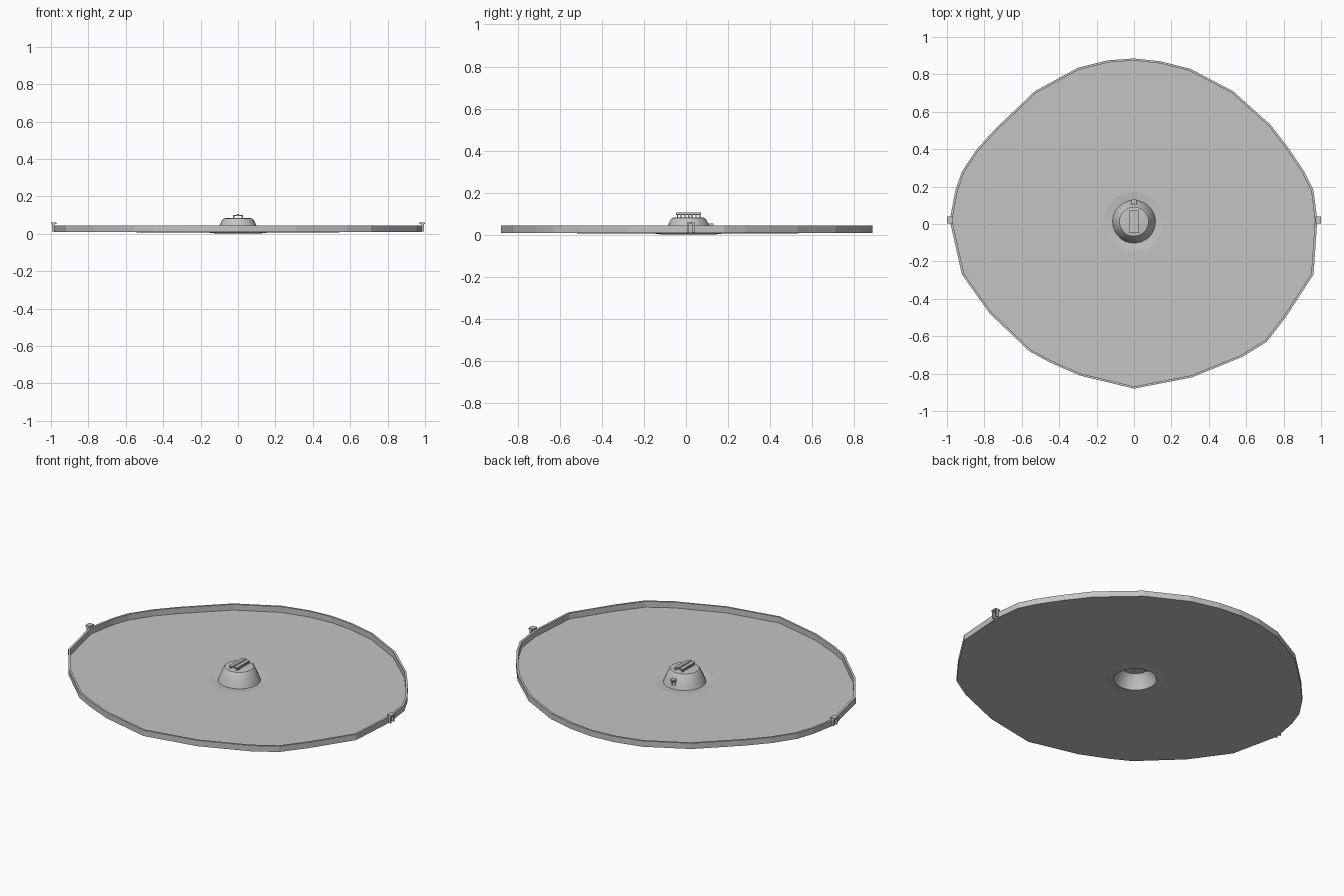
import bpy, bmesh
from math import cos, sin, atan2, pi
from mathutils import Vector

cube = bpy.data.objects.get("Cube")
if cube:
    bpy.data.objects.remove(cube)

grey = bpy.data.materials.new("light_grey")
grey.use_nodes = True
colour = (0.55, 0.55, 0.55, 1)
grey.diffuse_color = colour
grey.node_tree.nodes["Principled BSDF"].inputs["Base Color"].default_value = colour


def finish(name, bm, smooth=False):
    mesh = bpy.data.meshes.new(name)
    bm.to_mesh(mesh)
    bm.free()
    mesh.materials.append(grey)
    ob = bpy.data.objects.new(name, mesh)
    bpy.context.collection.objects.link(ob)
    if smooth:
        bpy.context.view_layer.objects.active = ob
        ob.select_set(True)
        bpy.ops.object.shade_smooth_by_angle(angle=0.6)
        ob.select_set(False)
    return ob


def loft(name, rings, cap=False, smooth=False):
    """Skin a list of equal-length point rings."""
    bm = bmesh.new()
    loops = [[bm.verts.new(p) for p in ring] for ring in rings]
    n = len(loops[0])
    for a, b in zip(loops, loops[1:]):
        for i in range(n):
            j = (i + 1) % n
            bm.faces.new((a[i], a[j], b[j], b[i]))
    if cap:
        bm.faces.new(loops[-1])
    return finish(name, bm, smooth)


def boxes(name, parts):
    """Join boxes given as (centre, size)."""
    bm = bmesh.new()
    for centre, size in parts:
        made = bmesh.ops.create_cube(bm, size=1)["verts"]
        for v in made:
            v.co = Vector(centre) + Vector(c * s for c, s in zip(v.co, size))
    return finish(name, bm)


# Hand-cut outline, counter-clockwise from the left side
outline = [(.98, .02), (.96, .18), (.91, .28), (.83, .40), (.73, .53), (.53, .71),
           (.30, .83), (.14, .87), (0, .885), (-.14, .875), (-.30, .835), (-.53, .71),
           (-.74, .51), (-.84, .40), (-.92, .28), (-.955, .18), (-.985, .02),
           (-.92, -.27), (-.77, -.48), (-.56, -.68), (-.45, -.74), (-.29, -.81),
           (0, -.88), (.31, -.82), (.58, -.71), (.71, -.63), (.81, -.50), (.96, -.27)]
HUB = 0.012


def edge(scale, z):
    return [(x * scale, y * scale, z) for x, y in outline]


def circle(r, z):
    return [(r * cos(a), HUB + r * sin(a), z)
            for a in (atan2(y, x) for x, y in outline)]


# Tray: raised rim, then a floor sinking gently to the hub opening
loft("tray", [edge(.987, .010), edge(1, .010), edge(1, .044), edge(.987, .044),
              edge(.987, .010), circle(.16, .006), circle(.115, .001)])

# Hollow hub with a rounded shoulder and flat top
loft("hub", [circle(.115, .001), circle(.108, .022), circle(.097, .048),
             circle(.084, .074), circle(.078, .081), circle(.068, .083)],
     cap=True, smooth=True)

# Rack on the hub: rows of posts carrying two rails and a raised spine
posts = [((x, -.04 + .0175 * i, .090), (.008, .006, .016))
         for x in (-.022, .022) for i in range(7)]
rails = [((s * .014, HUB, .098), (.026, .118, .005)) for s in (-1, 1)]
boxes("hub_rack", posts + rails + [((0, HUB, .102), (.012, .118, .007))])

# Hooked clips on both sides of the rim
for side, name in ((1, "left_clip"), (-1, "right_clip")):
    boxes(name, [((side * .985, .022, .056), (.030, .036, .008)),
                 ((side * .987, .008, .034), (.014, .008, .044)),
                 ((side * .987, .036, .034), (.014, .008, .044))])

# Clip on the back of the hub
boxes("hub_clip", [((0, .114, .050), (.026, .034, .008)),
                   ((-.009, .114, .030), (.008, .016, .036)),
                   ((.009, .114, .030), (.008, .016, .036))])
